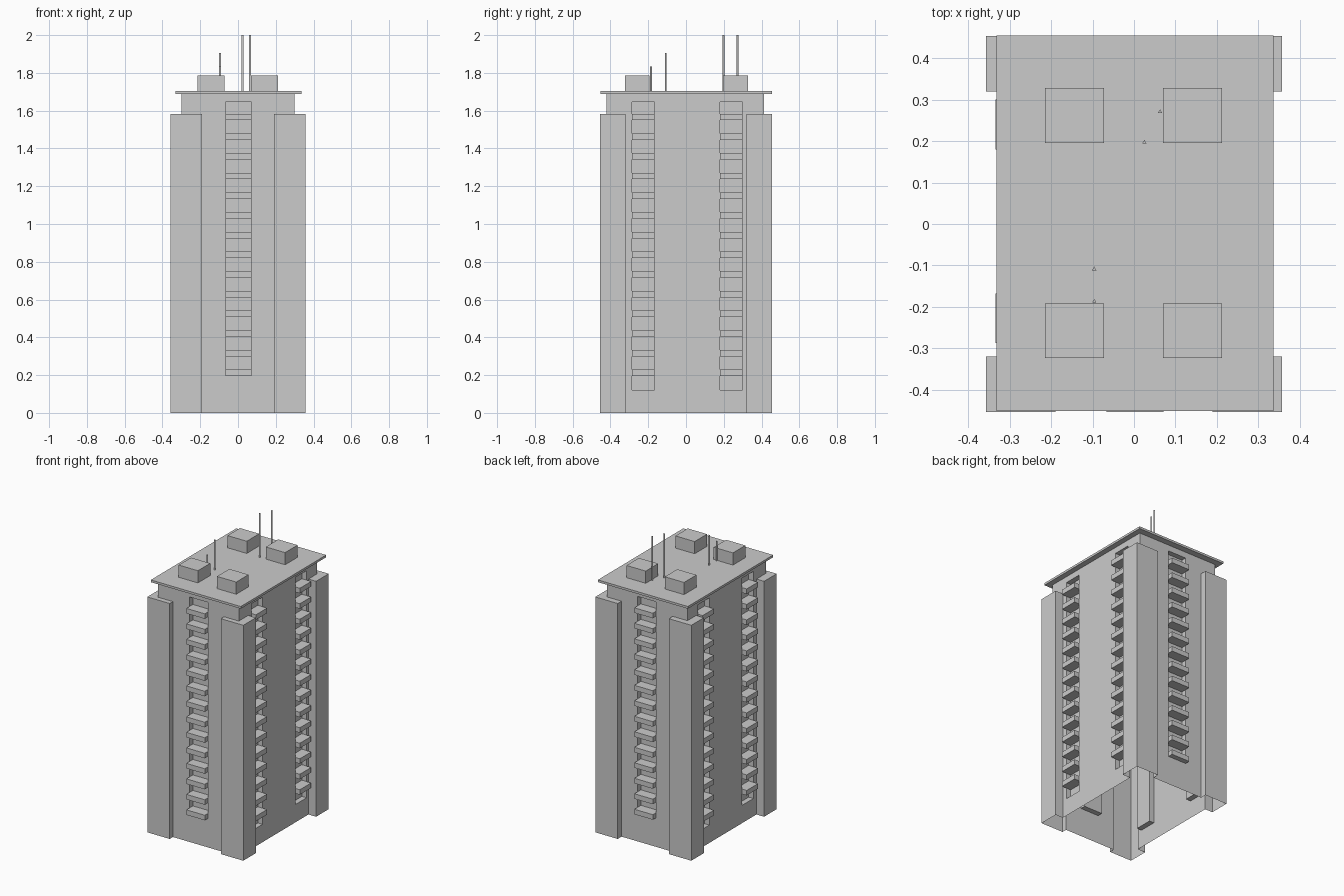
import bpy, bmesh, math
from mathutils import Matrix, Vector

if "Cube" in bpy.data.objects:
    bpy.data.objects.remove(bpy.data.objects["Cube"])


def add_box(bm, x0, x1, y0, y1, z0, z1):
    mat = Matrix.Translation(((x0 + x1) / 2, (y0 + y1) / 2, (z0 + z1) / 2))
    mat = mat @ Matrix.Diagonal((abs(x1 - x0), abs(y1 - y0), abs(z1 - z0), 1))
    bmesh.ops.create_cube(bm, size=1, matrix=mat)


def boxes(name, items):
    bm = bmesh.new()
    for b in items:
        add_box(bm, *b)
    me = bpy.data.meshes.new(name)
    bm.to_mesh(me)
    bm.free()
    ob = bpy.data.objects.new(name, me)
    bpy.context.collection.objects.link(ob)
    return ob


def apply_boolean(ob, tool, op):
    m = ob.modifiers.new(op, 'BOOLEAN')
    m.object, m.operation, m.solver = tool, op, 'EXACT'
    bpy.context.view_layer.objects.active = ob
    bpy.ops.object.modifier_apply(modifier=m.name)
    bpy.data.objects.remove(tool)


BX, BF, BB = 0.30, -0.42, 0.413       # body half width, front and back walls
DEEP, OUT = 0.035, 0.034              # recess depth, balcony projection
COL = (-0.066, 0.071)                 # front and back balcony column in x
SIDE = [(-0.287, -0.168), (0.18, 0.30)]  # side balcony columns in y

# tower body with corner piers
body = boxes("tower_body", [(-BX, BX, BF, BB, 0, 1.69)])
piers = boxes("corner_piers", [
    (sx * 0.19, sx * 0.357, sy * 0.32, sy * 0.454, 0, 1.583)
    for sx in (-1, 1) for sy in (-1, 1)])
apply_boolean(body, piers, 'UNION')

# recessed window columns
cuts = [(*COL, BF - 0.02, BF + DEEP, 0.195, 1.647),
        (*COL, BB - DEEP, BB + 0.02, 0.195, 1.647)]
for s in (-1, 1):
    for y0, y1 in SIDE:
        cuts.append((s * (BX - DEEP), s * (BX + 0.02), y0, y1, 0.12, 1.647))
apply_boolean(body, boxes("recess_cutters", cuts), 'DIFFERENCE')

# the shell is open underneath
bm = bmesh.new()
bm.from_mesh(body.data)
bottom = [f for f in bm.faces if f.calc_center_median().z < 0.001]
bmesh.ops.delete(bm, geom=bottom, context='FACES')
bm.to_mesh(body.data)
bm.free()

# balconies, one per floor in every column
front, back, sides = [], [], []
for i in range(14):
    z0 = 0.195 + i * 0.1042
    z1 = z0 + 0.034
    front.append((*COL, BF - OUT, BF + DEEP, z0, z1))
    back.append((*COL, BB - DEEP, BB + OUT, z0, z1))
    for s in (-1, 1):
        for y0, y1 in SIDE:
            sides.append((s * (BX - DEEP), s * (BX + OUT), y0, y1, z0, z1))
boxes("front_balconies", front)
boxes("back_balconies", back)
boxes("side_balconies", sides)

# roof slab and rooftop housings
boxes("roof_slab", [(-0.332, 0.337, -0.452, 0.455, 1.688, 1.703)])
boxes("roof_housings", [
    (x0, x1, y0, y1, 1.70, 1.785)
    for x0, x1 in ((-0.215, -0.072), (0.07, 0.213))
    for y0, y1 in ((-0.323, -0.192), (0.196, 0.328))])

# three-sided antenna masts
for i, (x, y, top) in enumerate([(0.025, 0.197, 2.0), (0.063, 0.271, 2.0),
                                 (-0.096, -0.109, 1.905), (-0.096, -0.187, 1.835)]):
    bm = bmesh.new()
    h = top - 1.70
    bmesh.ops.create_cone(bm, cap_ends=True, segments=3, radius1=0.006, radius2=0.006,
                          depth=h, matrix=Matrix.Translation((x, y, 1.70 + h / 2)))
    me = bpy.data.meshes.new("antenna")
    bm.to_mesh(me)
    bm.free()
    bpy.context.collection.objects.link(bpy.data.objects.new(f"antenna_{i + 1}", me))
